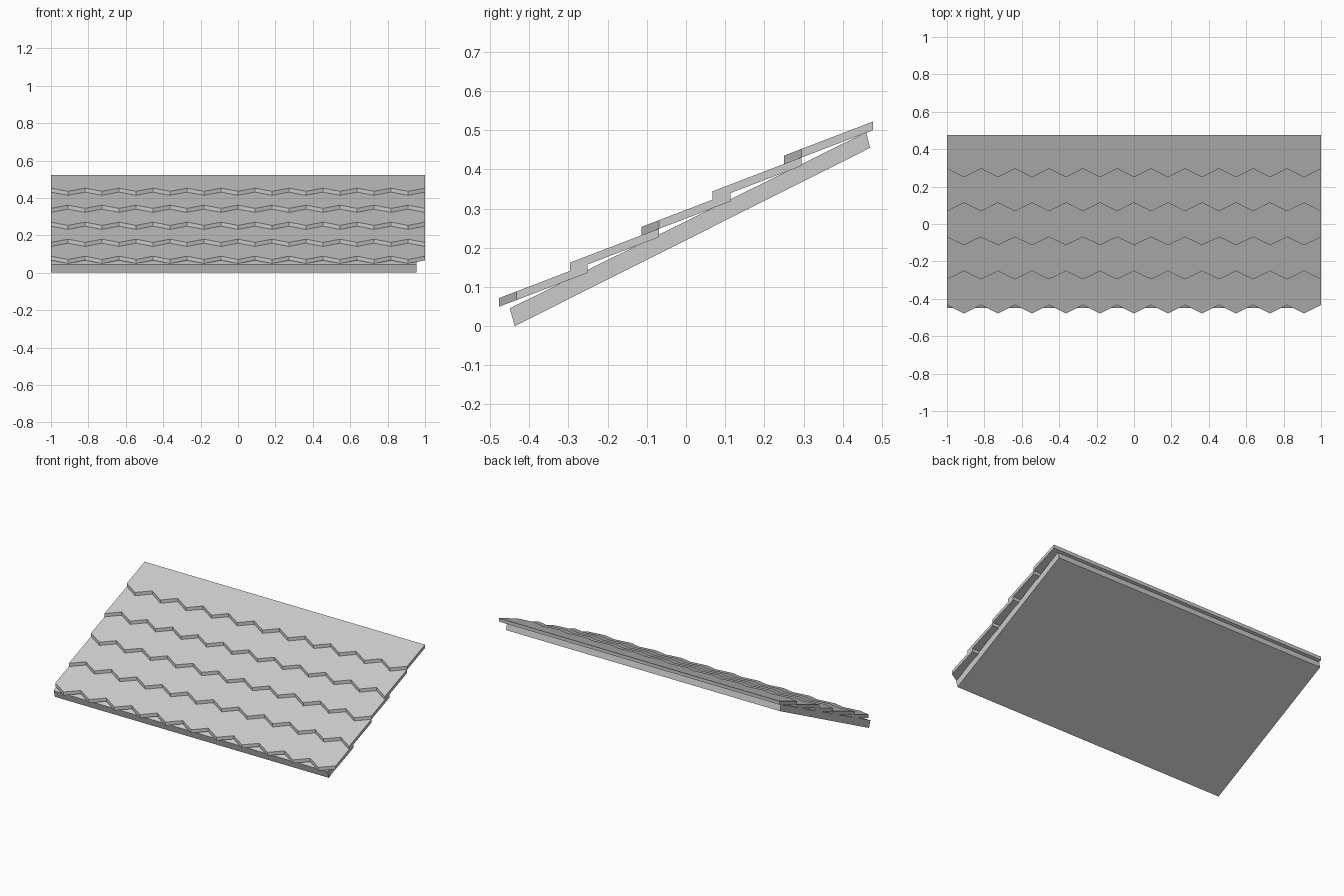
import bpy, bmesh

if "Cube" in bpy.data.objects:
    bpy.data.objects.remove(bpy.data.objects["Cube"])

TEETH = 11            # zigzag points per course
COURSES = 5
STEP_Y, STEP_Z = 0.182, 0.091
SLOPE = 0.383         # pitch of each shingle course
THICK = 0.022         # vertical thickness
DEPTH = 0.045         # zigzag depth
LENGTH = 0.227        # course length, tip to back edge


def prism(name, bottom, offset):
    """Closed solid between a bottom outline and its copy moved by offset."""
    bm = bmesh.new()
    lo = [bm.verts.new(p) for p in bottom]
    hi = [bm.verts.new([a + b for a, b in zip(p, offset)]) for p in bottom]
    bm.faces.new(lo)
    bm.faces.new(hi)
    n = len(lo)
    for i in range(n):
        j = (i + 1) % n
        bm.faces.new((lo[i], lo[j], hi[j], hi[i]))
    bmesh.ops.recalc_face_normals(bm, faces=bm.faces)
    mesh = bpy.data.meshes.new(name)
    bm.to_mesh(mesh)
    bm.free()
    obj = bpy.data.objects.new(name, mesh)
    bpy.context.collection.objects.link(obj)
    return obj


# Sloping roof deck, a little short of the shingles on the right
deck_profile = [(-0.437, 0.0), (0.470, 0.455), (0.460, 0.495), (-0.450, 0.045)]
prism("roof_deck", [(-1.0, y, z) for y, z in deck_profile], (1.955, 0, 0))

# Overlapping shingle courses with zigzag front edges, alternately staggered
for c in range(COURSES):
    y0 = -0.478 + c * STEP_Y
    z0 = 0.049 + c * STEP_Z
    outline = []
    for i in range(2 * TEETH + 1):
        recess = DEPTH if (i + c) % 2 == 0 else 0.0
        outline.append((-1 + i / TEETH, recess))
    outline += [(1.0, LENGTH), (-1.0, LENGTH)]
    prism(f"shingle_course_{c + 1}",
          [(x, y0 + d, z0 + SLOPE * d) for x, d in outline], (0, 0, THICK))
